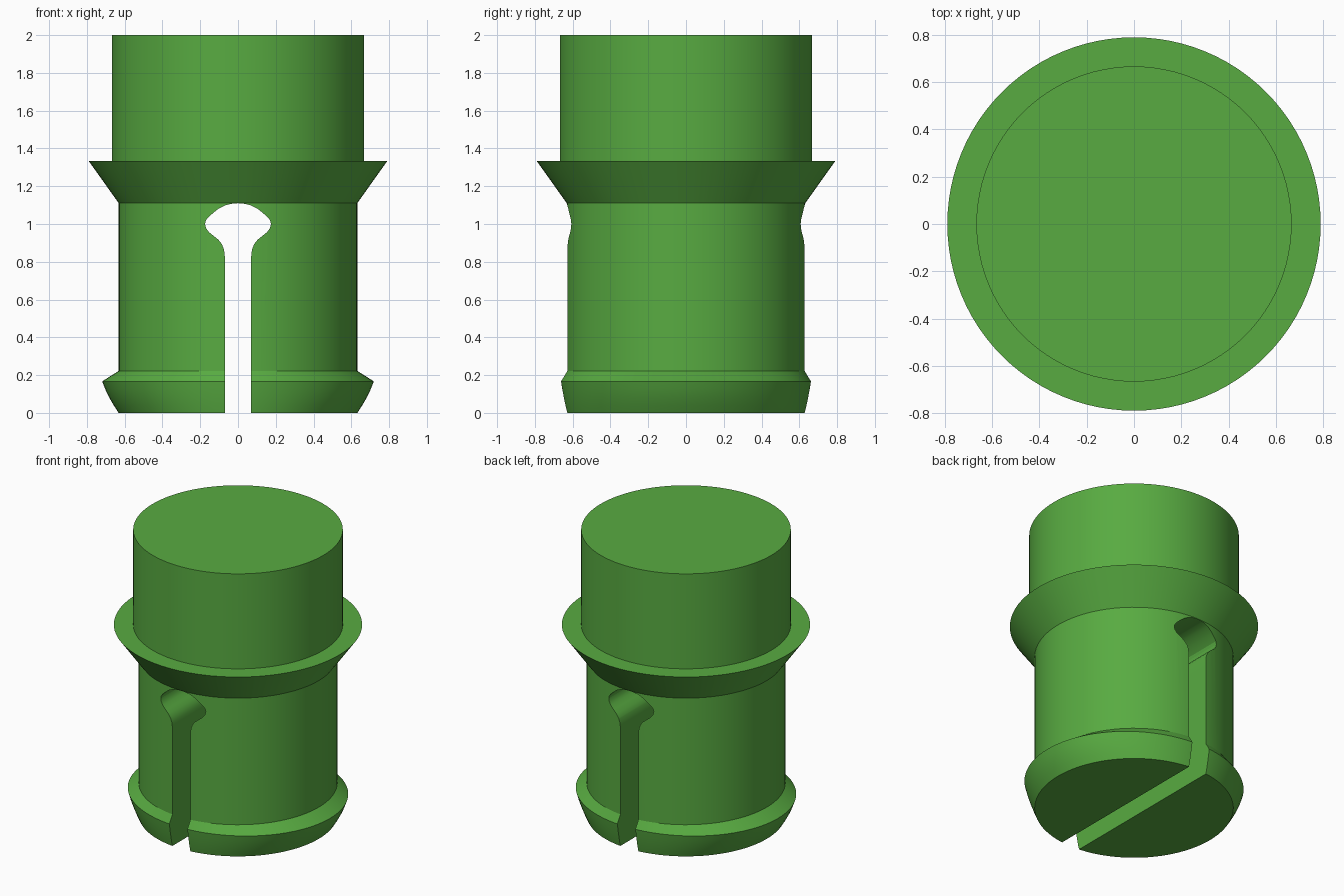
import bpy, bmesh, math

if "Cube" in bpy.data.objects:
    bpy.data.objects.remove(bpy.data.objects["Cube"])

SEG = 96

green = bpy.data.materials.new("bright green")
green.diffuse_color = (0.0976, 0.4072, 0.0529, 1)
green.use_nodes = True
green.node_tree.nodes["Principled BSDF"].inputs["Base Color"].default_value = green.diffuse_color


def make_object(name, bm):
    bmesh.ops.recalc_face_normals(bm, faces=bm.faces)
    mesh = bpy.data.meshes.new(name)
    bm.to_mesh(mesh)
    bm.free()
    obj = bpy.data.objects.new(name, mesh)
    bpy.context.collection.objects.link(obj)
    mesh.materials.append(green)
    return obj


def lathe(name, rings):
    """Stack of elliptical rings (x radius, y radius, z), capped at both ends."""
    bm = bmesh.new()
    loops = []
    for rx, ry, z in rings:
        loops.append([bm.verts.new((rx * math.cos(2 * math.pi * i / SEG),
                                    ry * math.sin(2 * math.pi * i / SEG), z))
                      for i in range(SEG)])
    for a, b in zip(loops, loops[1:]):
        for i in range(SEG):
            j = (i + 1) % SEG
            bm.faces.new((a[i], a[j], b[j], b[i]))
    bm.faces.new(loops[0])
    bm.faces.new(loops[-1])
    return make_object(name, bm)


# Pin: oval snap lip, round shaft, conical collar, plain round head
pin = lathe("split_pin", [
    (0.632, 0.632, 0.0), (0.658, 0.642, 0.04), (0.684, 0.651, 0.085),
    (0.704, 0.659, 0.128), (0.719, 0.665, 0.167), (0.632, 0.632, 0.222),
    (0.632, 0.632, 1.111), (0.790, 0.790, 1.333),
    (0.667, 0.667, 1.333), (0.667, 0.667, 2.0)])

# Keyhole slot: mirrored half outline, pushed right through front to back
half = [(0.07, -0.1), (0.07, 0.83), (0.074, 0.865), (0.085, 0.893),
        (0.103, 0.916), (0.13, 0.938), (0.155, 0.958), (0.17, 0.98),
        (0.175, 1.0), (0.17, 1.02), (0.155, 1.037), (0.13, 1.06),
        (0.1, 1.083), (0.068, 1.099), (0.034, 1.107)]
outline = half + [(0.0, 1.11)] + [(-x, z) for x, z in reversed(half)]
bm = bmesh.new()
face = bm.faces.new([bm.verts.new((x, -1, z)) for x, z in outline])
ext = bmesh.ops.extrude_face_region(bm, geom=[face])
bmesh.ops.translate(bm, vec=(0, 2, 0),
                    verts=[v for v in ext["geom"] if isinstance(v, bmesh.types.BMVert)])
cutter = make_object("slot_cutter", bm)
cutter.hide_render = True

# Cut the slot, then shade
mod = pin.modifiers.new("slot", 'BOOLEAN')
mod.operation = 'DIFFERENCE'
mod.solver = 'EXACT'
mod.object = cutter
bpy.context.view_layer.objects.active = pin
pin.select_set(True)
bpy.ops.object.modifier_apply(modifier=mod.name)
bpy.data.objects.remove(cutter)
bpy.ops.object.shade_smooth_by_angle(angle=math.radians(25))
